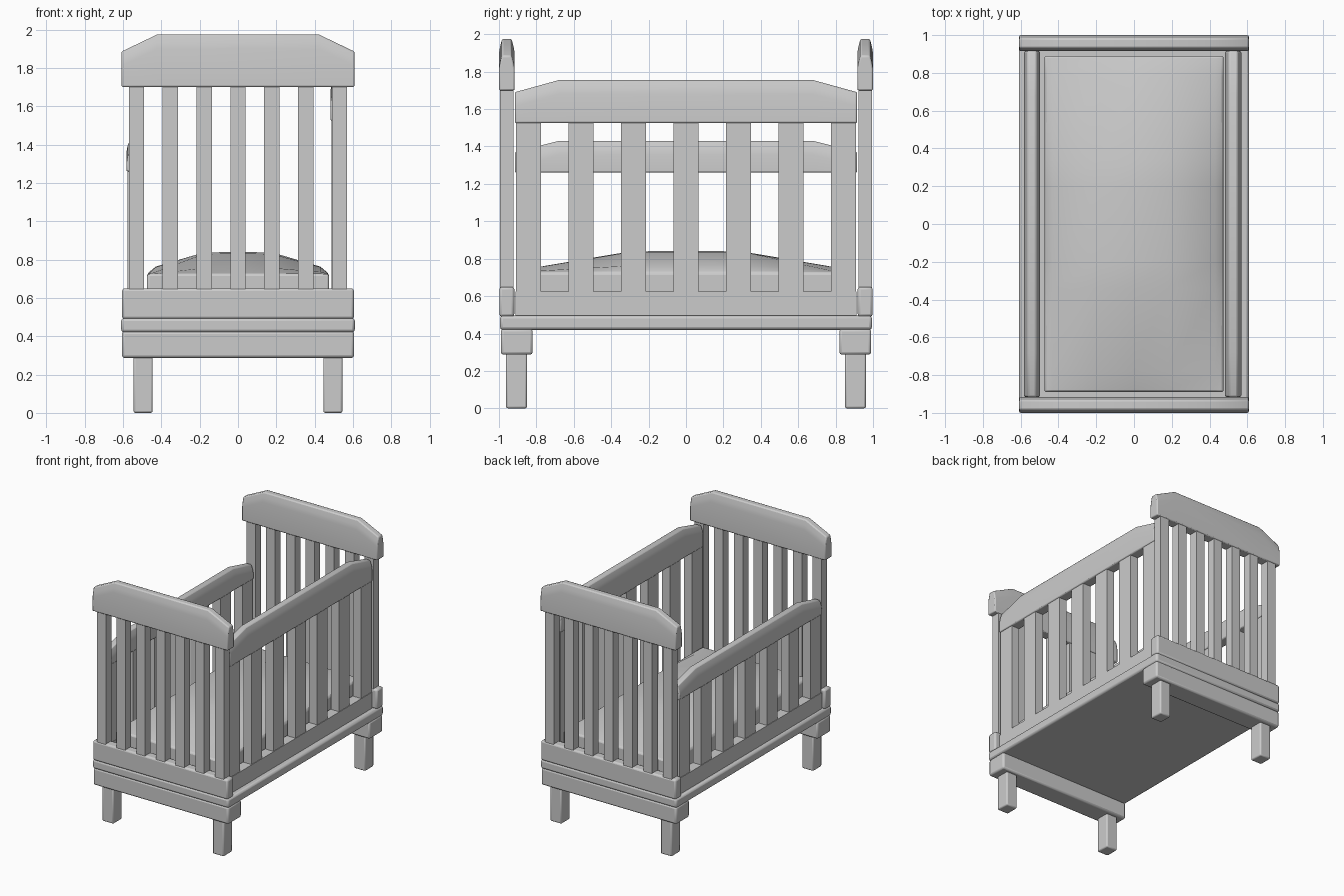
import bpy, bmesh, math

if "Cube" in bpy.data.objects:
    bpy.data.objects.remove(bpy.data.objects["Cube"])


def finish(name, bm, bevel=0.0, segments=2):
    bmesh.ops.recalc_face_normals(bm, faces=bm.faces)
    mesh = bpy.data.meshes.new(name)
    bm.to_mesh(mesh)
    bm.free()
    ob = bpy.data.objects.new(name, mesh)
    bpy.context.collection.objects.link(ob)
    if bevel:
        m = ob.modifiers.new("Bevel", 'BEVEL')
        m.width, m.segments = bevel, segments
        m.limit_method, m.angle_limit = 'ANGLE', math.radians(35)
    bpy.ops.object.select_all(action='DESELECT')
    bpy.context.view_layer.objects.active = ob
    ob.select_set(True)
    bpy.ops.object.shade_smooth_by_angle(angle=math.radians(35))
    return ob


def box(name, x, y, z, bevel=0.0):
    """Box from (min, max) ranges."""
    bm = bmesh.new()
    bmesh.ops.create_cube(bm, size=1)
    for v in bm.verts:
        v.co = [(r[0] + r[1]) / 2 + c * (r[1] - r[0]) for r, c in zip((x, y, z), v.co)]
    return finish(name, bm, bevel)


def crest_rail(name, along_x, centre, half, flat, bottom, shoulder, top, width, crown):
    """Rail with sloped ends and a tapered crown, lofted along its length."""
    bm = bmesh.new()
    rings = []
    for s, t in ((-half, shoulder), (-flat, top), (flat, top), (half, shoulder)):
        w, c = width / 2, crown / 2
        section = [(-w, bottom), (w, bottom), (w, t - 0.075), (w - 0.006, t - 0.04),
                   (c, t), (-c, t), (-w + 0.006, t - 0.04), (-w, t - 0.075)]
        rings.append([bm.verts.new((s, centre + o, z) if along_x else (centre + o, s, z))
                      for o, z in section])
    n = len(rings[0])
    for a, b in zip(rings, rings[1:]):
        for i in range(n):
            bm.faces.new((a[i], a[(i + 1) % n], b[(i + 1) % n], b[i]))
    bm.faces.new(rings[0])
    bm.faces.new(rings[-1])
    return finish(name, bm, 0.008)


# Base platform
box("base_platform", (-0.61, 0.61), (-0.995, 0.995), (0.42, 0.495), 0.016)

# Head and foot ends
for s, end in ((-1, "front"), (1, "back")):
    yr = lambda a, b: tuple(sorted((s * a, s * b)))
    crest_rail(end + "_top_rail", True, s * 0.958, 0.608, 0.42, 1.70, 1.885, 1.975, 0.084, 0.05)
    box(end + "_bottom_rail", (-0.605, 0.605), yr(0.918, 0.998), (0.49, 0.65), 0.014)
    box(end + "_foot_beam", (-0.606, 0.606), yr(0.82, 0.99), (0.287, 0.425), 0.014)
    for i in range(7):
        x = (i - 3) * 0.1765
        box(f"{end}_slat_{i + 1}", (x - 0.04, x + 0.04), yr(0.923, 0.994), (0.64, 1.71))
    for t, side in ((-1, "left"), (1, "right")):
        xr = tuple(sorted((t * 0.445, t * 0.545)))
        box(f"{end}_{side}_leg", xr, yr(0.85, 0.962), (0, 0.295), 0.01)

# Long sides, the left one lowered
for side, cx, bottom, shoulder, top in (("right", 0.525, 1.525, 1.69, 1.755),
                                        ("left", -0.54, 1.26, 1.37, 1.43)):
    crest_rail(side + "_top_rail", False, cx, 0.915, 0.68, bottom, shoulder, top, 0.086, 0.045)
    box(side + "_bottom_rail", (cx - 0.04, cx + 0.04), (-0.912, 0.912), (0.485, 0.625))
    for i in range(7):
        y = (i - 3) * 0.2805
        box(f"{side}_slat_{i + 1}", (cx - 0.036, cx + 0.036), (y - 0.067, y + 0.067),
            (0.615, bottom + 0.01))

# Mattress with a softly domed top
xs = [(-0.475, 0), (-0.43, 0.33), (-0.18, 0.97), (0, 1), (0.18, 0.97), (0.43, 0.33), (0.475, 0)]
ys = [(-0.89, 0), (-0.78, 0.28), (-0.34, 0.93), (-0.2, 1), (0.2, 1), (0.34, 0.93), (0.78, 0.28), (0.89, 0)]
bm = bmesh.new()
grid = [[bm.verts.new((x, y, 0.725 + 0.115 * f * g)) for y, g in ys] for x, f in xs]
for a, b in zip(grid, grid[1:]):
    for j in range(len(ys) - 1):
        bm.faces.new((a[j], b[j], b[j + 1], a[j + 1]))
rim = [e for e in bm.edges if e.is_boundary]
skirt = bmesh.ops.extrude_edge_only(bm, edges=rim)["geom"]
for v in skirt:
    if isinstance(v, bmesh.types.BMVert):
        v.co.z = 0.48
bmesh.ops.holes_fill(bm, edges=[e for e in bm.edges if e.is_boundary], sides=0)
finish("mattress", bm, 0.012)
